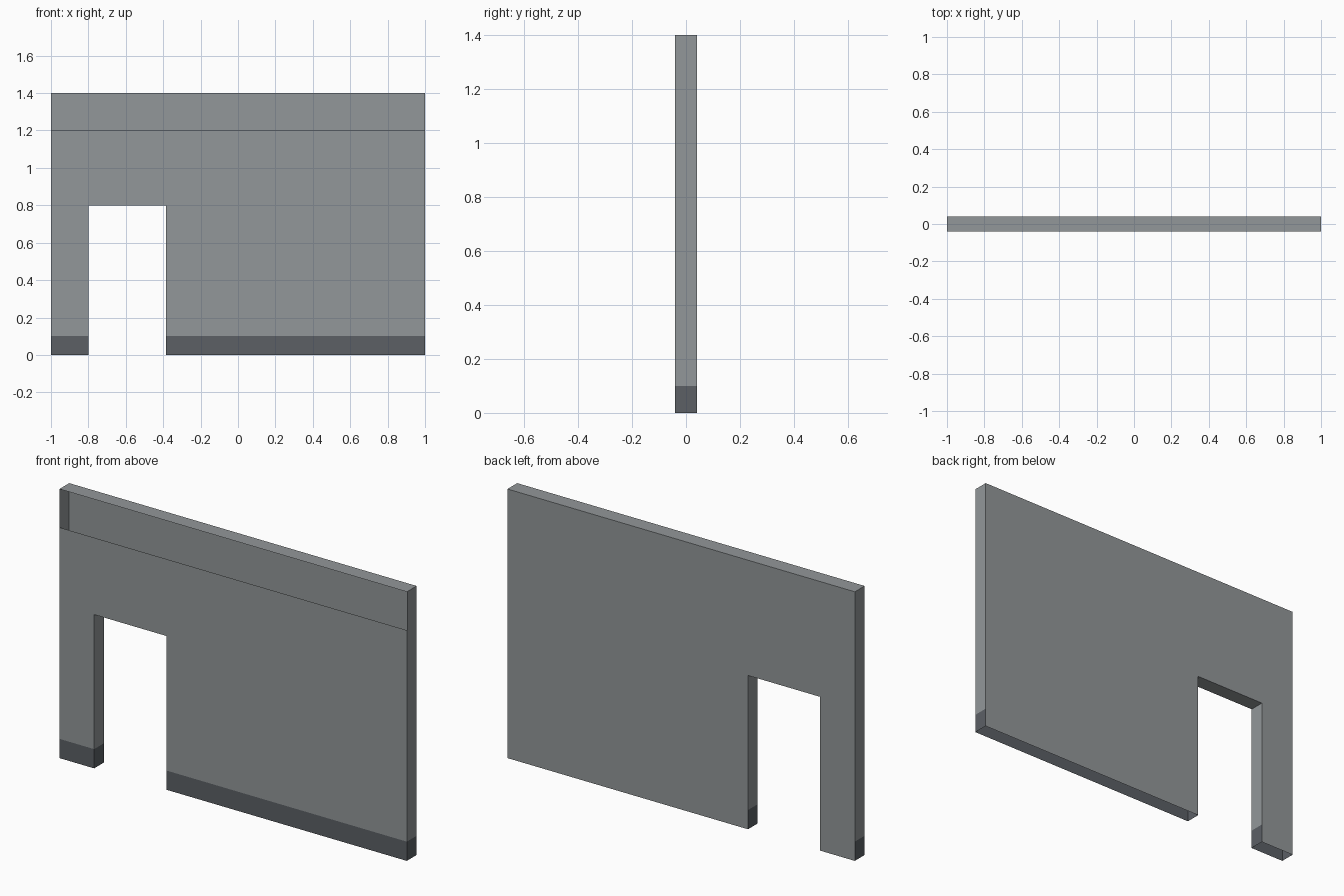
import bpy, bmesh

if "Cube" in bpy.data.objects:
    bpy.data.objects.remove(bpy.data.objects["Cube"])

T = 0.04             # half thickness
D1, D2 = -0.8, -0.385  # doorway sides
DOOR_H, SKIRT = 0.8, 0.1


def material(name, rgb):
    m = bpy.data.materials.new(name)
    m.diffuse_color = (*rgb, 1)
    m.use_nodes = True
    m.node_tree.nodes["Principled BSDF"].inputs["Base Color"].default_value = m.diffuse_color
    return m


WALL = material("wall_grey", (0.29, 0.31, 0.32))
DARK = material("skirting_dark_grey", (0.106, 0.117, 0.131))


def outline(h):
    # wall silhouette with doorway, as (x, z)
    return [(-1, 0), (-1, h), (1, h), (1, 0),
            (D2, 0), (D2, DOOR_H), (D1, DOOR_H), (D1, 0)]


def build(name, faces, skirting):
    bm = bmesh.new()
    for pts in faces:
        bm.faces.new([bm.verts.new(p) for p in pts])
    bmesh.ops.remove_doubles(bm, verts=bm.verts[:], dist=1e-5)
    if skirting:
        # cut the painted band along the bottom
        bmesh.ops.bisect_plane(bm, geom=bm.verts[:] + bm.edges[:] + bm.faces[:],
                               plane_co=(0, 0, SKIRT), plane_no=(0, 0, 1))
        for f in bm.faces:
            f.material_index = int(f.calc_center_median().z < SKIRT)
    bmesh.ops.triangulate(bm, faces=[f for f in bm.faces if len(f.verts) > 4])
    me = bpy.data.meshes.new(name)
    bm.to_mesh(me)
    bm.free()
    me.materials.append(WALL)
    me.materials.append(DARK)
    ob = bpy.data.objects.new(name, me)
    bpy.context.collection.objects.link(ob)


# back sheet, full height, no skirting
full = outline(1.4)
build("back_panel", [[(x, T, z) for x, z in full]], False)

# front sheet stops short of the top, leaving an open slot
build("front_panel", [[(x, -T, z) for x, z in reversed(outline(1.2))]], True)

# ends, top and doorway lining; the underside stays open
edges = []
for a, b in zip(full, full[1:] + full[:1]):
    if a[1] or b[1]:
        edges.append([(a[0], -T, a[1]), (b[0], -T, b[1]),
                      (b[0], T, b[1]), (a[0], T, a[1])])
build("edge_lining", edges, True)
